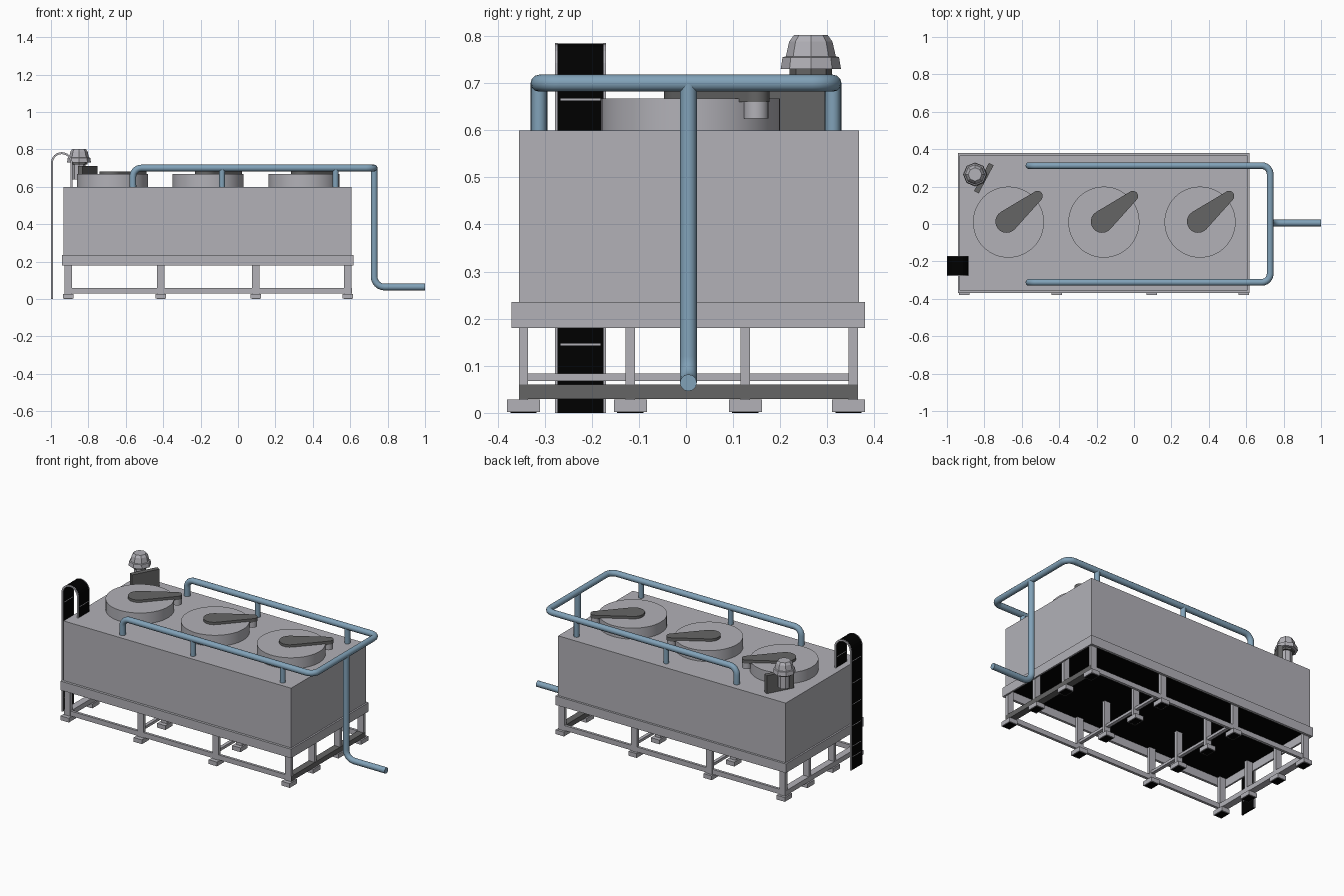
import bpy, bmesh, math
from mathutils import Vector, Matrix

if "Cube" in bpy.data.objects:
    bpy.data.objects.remove(bpy.data.objects["Cube"])


def material(name, rgb):
    m = bpy.data.materials.new(name)
    m.diffuse_color = (*rgb, 1)
    m.use_nodes = True
    m.node_tree.nodes["Principled BSDF"].inputs["Base Color"].default_value = m.diffuse_color
    return m


GREY = material("galvanised_grey", (0.445, 0.44, 0.475))
DARK = material("dark_grey", (0.13, 0.13, 0.13))
BLACK = material("black", (0, 0, 0))
BLUE = material("pipe_blue", (0.22, 0.36, 0.48))


def finish(name, bm, mat, smooth=False):
    bmesh.ops.recalc_face_normals(bm, faces=bm.faces)
    me = bpy.data.meshes.new(name)
    bm.to_mesh(me)
    bm.free()
    me.materials.append(mat)
    ob = bpy.data.objects.new(name, me)
    bpy.context.collection.objects.link(ob)
    if smooth:
        bpy.ops.object.select_all(action='DESELECT')
        ob.select_set(True)
        bpy.context.view_layer.objects.active = ob
        bpy.ops.object.shade_smooth_by_angle(angle=math.radians(35))
    return ob


def box(name, x, y, z, mat=GREY):
    """Box from (min, max) pairs."""
    bm = bmesh.new()
    bmesh.ops.create_cube(bm, size=1)
    for v in bm.verts:
        v.co = Vector([(r[0] + r[1]) / 2 + c * (r[1] - r[0]) for r, c in zip((x, y, z), v.co)])
    return finish(name, bm, mat)


def extrude(name, outline, vec, mat, smooth=False):
    """Sweep a flat outline of 3D points along vec."""
    bm = bmesh.new()
    f = bm.faces.new([bm.verts.new(p) for p in outline])
    up = bmesh.ops.extrude_face_region(bm, geom=[f])
    bmesh.ops.translate(bm, vec=vec, verts=[g for g in up["geom"] if isinstance(g, bmesh.types.BMVert)])
    return finish(name, bm, mat, smooth)


def circle(cx, cy, z, r, n=40):
    return [(cx + r * math.cos(2 * math.pi * i / n), cy + r * math.sin(2 * math.pi * i / n), z) for i in range(n)]


def lathe(name, cx, cy, rings, n, mat):
    """Stack of (radius, z) rings with flat facets and closed ends."""
    bm = bmesh.new()
    loops = [[bm.verts.new(p) for p in circle(cx, cy, z, r, n)] for r, z in rings]
    for a, b in zip(loops, loops[1:]):
        for i in range(n):
            j = (i + 1) % n
            bm.faces.new((a[i], a[j], b[j], b[i]))
    bm.faces.new(loops[0])
    bm.faces.new(loops[-1])
    return finish(name, bm, mat)


def pipe(name, points, radius=0.018, bend=0.045):
    """Round pipe along corner points with filleted bends."""
    pts = [Vector(p) for p in points]
    path = [pts[0]]
    for a, b, c in zip(pts, pts[1:], pts[2:]):
        u, v = (a - b).normalized(), (c - b).normalized()
        centre = b + (u + v) * bend
        for i in range(7):
            t = i / 6 * math.pi / 2
            path.append(centre - v * bend * math.cos(t) - u * bend * math.sin(t))
    path.append(pts[-1])
    cu = bpy.data.curves.new(name, 'CURVE')
    cu.dimensions = '3D'
    cu.bevel_depth = radius
    cu.bevel_resolution = 4
    cu.use_fill_caps = True
    sp = cu.splines.new('POLY')
    sp.points.add(len(path) - 1)
    for p, co in zip(sp.points, path):
        p.co = (*co, 1)
    cu.materials.append(BLUE)
    ob = bpy.data.objects.new(name, cu)
    bpy.context.collection.objects.link(ob)
    bpy.ops.object.select_all(action='DESELECT')
    ob.select_set(True)
    bpy.context.view_layer.objects.active = ob
    bpy.ops.object.convert(target='MESH')
    bpy.ops.object.shade_smooth_by_angle(angle=math.radians(40))


# Housing, with a hollow skirt and a recessed black underside
box("housing", (-0.932, 0.608), (-0.355, 0.367), (0.235, 0.6))
box("underside_panel", (-0.931, 0.607), (-0.354, 0.366), (0.228, 0.234), BLACK)
for y in ((-0.37, -0.355), (0.365, 0.38)):
    box("skirt_long_side", (-0.942, 0.618), y, (0.18, 0.235))
for x in ((-0.942, -0.932), (0.608, 0.618)):
    box("skirt_end", x, (-0.355, 0.365), (0.18, 0.235))

# Support frame: grid of legs and feet joined by rails
LEG_X = (-0.907, -0.412, 0.096, 0.588)
LEG_Y = (-0.345, -0.118, 0.126, 0.355)
for x in LEG_X:
    for y in LEG_Y:
        fy = min(y, 0.345)
        box("leg", (x - 0.02, x + 0.02), (y - 0.01, y + 0.01), (0.028, 0.229))
        box("foot", (x - 0.028, x + 0.028), (fy - 0.035, fy + 0.035), (0.002, 0.028))
        box("foot_pad", (x - 0.022, x + 0.022), (fy - 0.028, fy + 0.028), (0, 0.003), BLACK)
for y in (LEG_Y[0], LEG_Y[-1]):
    box("long_rail", (-0.922, 0.603), (y - 0.008, y + 0.008), (0.03, 0.06))
for x, mat in ((LEG_X[0], GREY), (LEG_X[-1], DARK)):
    box("end_rail", (x - 0.021, x + 0.021), (-0.354, 0.364), (0.03, 0.06), mat)
for x in LEG_X[1:3]:
    box("cross_bar", (x - 0.01, x + 0.01), (-0.34, 0.355), (0.068, 0.084))

# Fans: drum, belt guard shaped like a teardrop, and motor under its tip
for fx in (-0.671, -0.161, 0.353):
    extrude("fan_drum", circle(fx, 0.01, 0.6, 0.19, 48), (0, 0, 0.067), GREY, True)
    big, small = Vector((fx - 0.01, 0.013)), Vector((fx + 0.155, 0.149))
    axis = math.atan2(small.y - big.y, small.x - big.x)
    lean = math.acos(0.032 / (small - big).length)
    outline = []
    for c, r, a0, a1 in ((small, 0.028, -lean, lean), (big, 0.06, lean, 2 * math.pi - lean)):
        for i in range(13):
            a = axis + a0 + (a1 - a0) * i / 12
            outline.append((c.x + r * math.cos(a), c.y + r * math.sin(a), 0.66))
    extrude("belt_guard", outline, (0, 0, 0.022), DARK, True)
    extrude("fan_motor", circle(small.x, small.y, 0.625, 0.026, 20), (0, 0, 0.037), GREY, True)

# Ventilator cap on a short post held by a bracket plate
VX, VY = -0.85, 0.265
lathe("ventilator_cap", VX, VY,
      [(0.045, 0.73), (0.064, 0.73), (0.060, 0.755), (0.053, 0.757), (0.046, 0.788), (0.036, 0.802)], 8, GREY)
lathe("ventilator_post", VX, VY, [(0.034, 0.64), (0.034, 0.735)], 8, GREY)
lathe("ventilator_collar", VX, VY, [(0.045, 0.718), (0.045, 0.731)], 8, DARK)
plate = box("ventilator_bracket", (-0.085, 0.085), (-0.014, 0.014), (0.6, 0.71), DARK)
plate.data.transform(Matrix.Translation((-0.803, 0.245, 0)) @ Matrix.Rotation(math.radians(62), 4, 'Z'))

# Cable tray hooked over the left end
CX, CZ = -0.9425, 0.7275


def tray_strip(name, y0, y1, inner, outer, mat):
    def arch(r):
        top = [(CX - r * math.cos(math.pi * i / 12), CZ + r * math.sin(math.pi * i / 12)) for i in range(13)]
        return [(CX - r, 0)] + top + [(CX + r, 0.6)]
    shape = [(x, y0, z) for x, z in arch(outer) + arch(inner)[::-1]]
    extrude(name, shape, (0, y1 - y0, 0), mat)


tray_strip("tray_bed", -0.273, -0.175, 0.048, 0.0565, BLACK)
tray_strip("tray_front_rail", -0.278, -0.273, 0.047, 0.0575, GREY)
tray_strip("tray_back_rail", -0.175, -0.17, 0.047, 0.0575, GREY)
for z in (0.08, 0.145, 0.27, 0.4, 0.53, 0.665):
    box("tray_rung", (CX - 0.0572, CX - 0.0473), (-0.266, -0.182), (z - 0.002, z + 0.002))
box("tray_rung", (CX + 0.0473, CX + 0.0572), (-0.266, -0.182), (0.663, 0.667))

# Blue pipework: top loop, support stubs and outlet
PY, PZ, PX = 0.312, 0.70, 0.728
pipe("pipe_loop", [(-0.562, -PY, 0.595), (-0.562, -PY, PZ), (PX, -PY, PZ),
                   (PX, PY, PZ), (-0.562, PY, PZ), (-0.562, PY, 0.595)])
for x in (-0.085, 0.522):
    for y in (-PY, PY):
        pipe("pipe_stub", [(x, y, 0.595), (x, y, PZ)], 0.016)
pipe("outlet_pipe", [(PX, 0.005, PZ), (PX, 0.005, 0.064), (1.0, 0.005, 0.064)], 0.018, 0.055)
